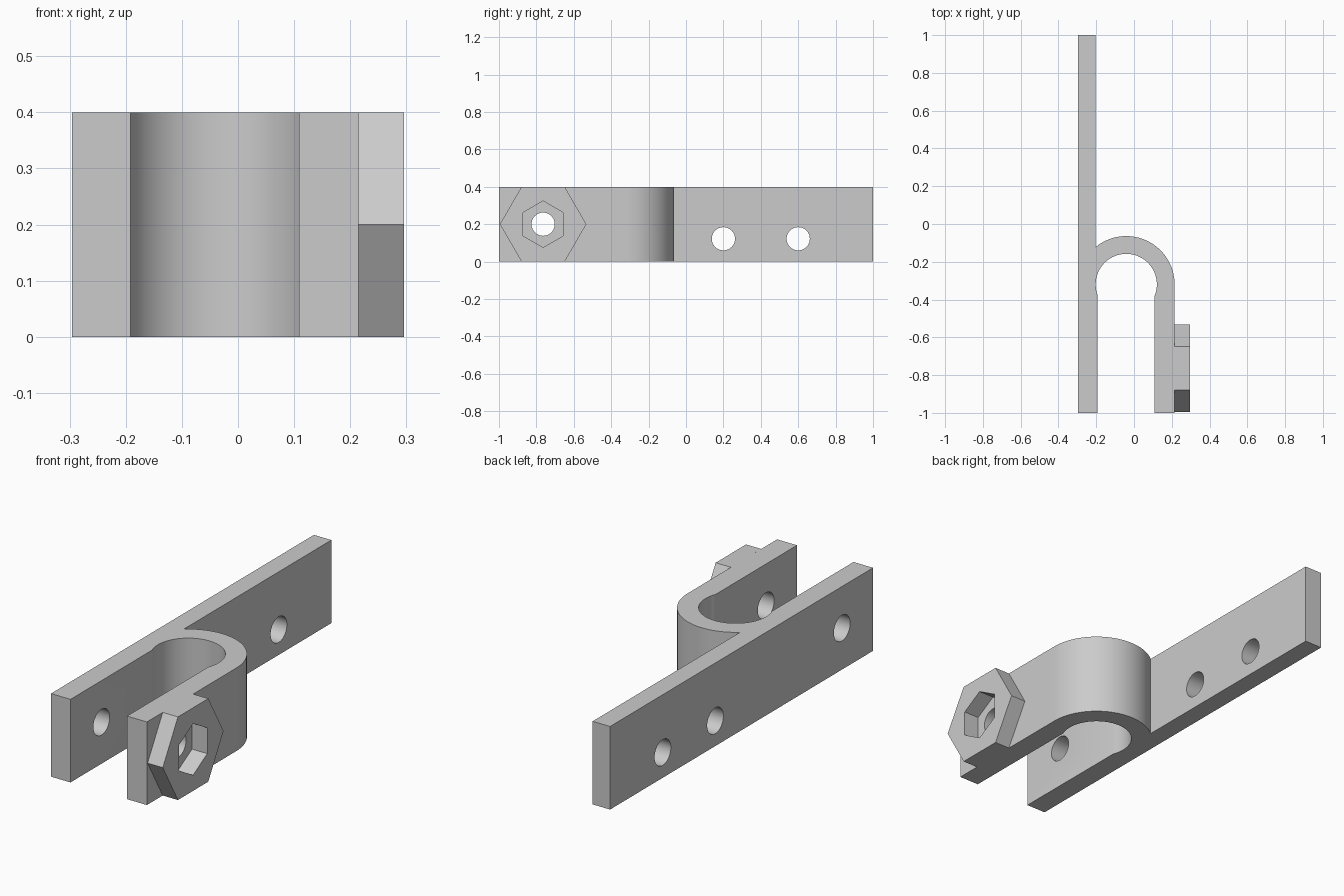
import bpy
import bmesh
from math import cos, sin, acos, asin, pi, radians
from mathutils import Vector

cube = bpy.data.objects.get("Cube")
if cube:
    bpy.data.objects.remove(cube, do_unlink=True)

HEIGHT = 0.4
BAR_OUT, BAR_IN, BAR_BACK = -0.296, -0.192, -0.203
ARM_IN, ARM_OUT = 0.109, 0.215
LOOP_X, LOOP_Y = -0.041, -0.32
R_IN, R_OUT = 0.162, 0.256
NUT_OUT = 0.296
BOLT_Y, BOLT_Z = -0.764, 0.2

grey = bpy.data.materials.new("plain grey")
grey.use_nodes = True
colour = (0.6, 0.6, 0.6, 1)
grey.diffuse_color = colour
grey.node_tree.nodes["Principled BSDF"].inputs["Base Color"].default_value = colour


def extrude(name, points, offset):
    """Solid made by sweeping a flat outline along an offset."""
    bm = bmesh.new()
    face = bm.faces.new([bm.verts.new(p) for p in points])
    swept = bmesh.ops.extrude_face_region(bm, geom=[face])["geom"]
    verts = [g for g in swept if isinstance(g, bmesh.types.BMVert)]
    bmesh.ops.translate(bm, verts=verts, vec=Vector(offset))
    bmesh.ops.recalc_face_normals(bm, faces=bm.faces)
    mesh = bpy.data.meshes.new(name)
    bm.to_mesh(mesh)
    bm.free()
    mesh.materials.append(grey)
    obj = bpy.data.objects.new(name, mesh)
    bpy.context.collection.objects.link(obj)
    return obj


def prism_x(name, sides, radius, y, z, x0, x1, turn=0):
    """Regular prism lying along x."""
    angles = [turn + 2 * pi * i / sides for i in range(sides)]
    ring = [(x0, y + radius * cos(a), z + radius * sin(a)) for a in angles]
    return extrude(name, ring, (x1 - x0, 0, 0))


def arc(radius, start, end, steps=48):
    angles = [start + (end - start) * i / steps for i in range(steps + 1)]
    return [(LOOP_X + radius * cos(a), LOOP_Y + radius * sin(a), 0) for a in angles]


def cut(target, cutter):
    mod = target.modifiers.new("cut", "BOOLEAN")
    mod.operation = "DIFFERENCE"
    mod.solver = "EXACT"
    mod.object = cutter
    bpy.context.view_layer.update()
    graph = bpy.context.evaluated_depsgraph_get()
    mesh = bpy.data.meshes.new_from_object(target.evaluated_get(graph))
    target.modifiers.clear()
    target.data = mesh
    bpy.data.objects.remove(cutter, do_unlink=True)


# Bracket: long bar with a loop curling round into the short arm
left_end = pi + acos((LOOP_X - BAR_IN) / R_IN)
right_end = -acos((ARM_IN - LOOP_X) / R_IN)
join = acos((BAR_BACK - LOOP_X) / R_OUT)
outline = [(BAR_OUT, -1, 0), (BAR_IN, -1, 0)]
outline += arc(R_IN, left_end, right_end)
outline += [(ARM_IN, -1, 0), (ARM_OUT, -1, 0)]
outline += arc(R_OUT, 0, join)
outline += [(BAR_BACK, 1, 0), (BAR_OUT, 1, 0)]
bracket = extrude("bracket", outline, (0, 0, HEIGHT))

# Screw holes in the bar, bolt hole through bar and arm
for y, z in ((0.2, 0.122), (0.6, 0.122), (BOLT_Y, BOLT_Z)):
    cut(bracket, prism_x("hole_cutter", 40, 0.062, y, z, -0.5, 0.5))

# Hexagonal boss with a hexagonal pocket
boss = prism_x("hex_boss", 6, 0.231, BOLT_Y, BOLT_Z, ARM_OUT, NUT_OUT)
cut(boss, prism_x("pocket_cutter", 6, 0.124, BOLT_Y, BOLT_Z, 0.1, 0.5, pi / 6))

# Smooth the curved walls, keep edges sharp
bpy.ops.object.select_all(action="DESELECT")
for obj in (bracket, boss):
    obj.select_set(True)
bpy.context.view_layer.objects.active = bracket
bpy.ops.object.shade_smooth_by_angle(angle=radians(30))
